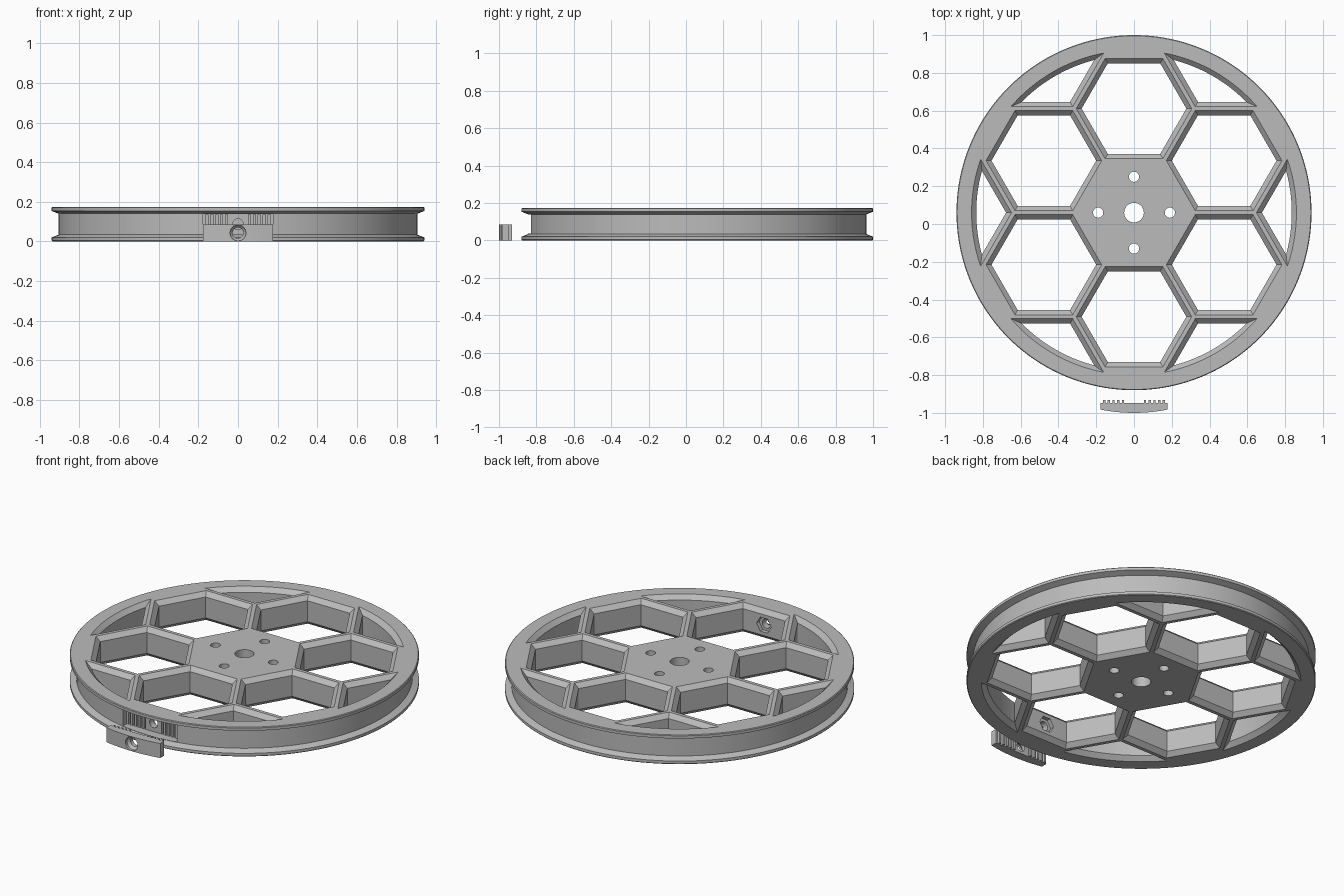
import bpy, bmesh
from math import sin, cos, pi, radians, sqrt, atan2
from mathutils import Vector, Matrix

cube = bpy.data.objects.get("Cube")
if cube:
    bpy.data.objects.remove(cube)

HEIGHT, RIM_R, GROOVE_R = 0.174, 0.94, 0.905
CENTRE = Vector((0, 0.06, 0))
PITCH, BEVEL = 0.551, 0.025
MID = HEIGHT / 2

grey = bpy.data.materials.new("plain grey")
grey.use_nodes = True
grey.diffuse_color = (0.5, 0.5, 0.5, 1)
grey.node_tree.nodes["Principled BSDF"].inputs["Base Color"].default_value = (0.5, 0.5, 0.5, 1)


def loft(bm, rings, close=False):
    """Skin a list of equal point rings and cap the ends."""
    rows = [[bm.verts.new(p) for p in ring] for ring in rings]
    n = len(rows[0])
    for a, b in zip(rows, rows[1:]):
        for i in range(n):
            bm.faces.new((a[i], a[(i + 1) % n], b[(i + 1) % n], b[i]))
    bm.faces.new(rows[0])
    bm.faces.new(rows[-1])


def circle(r, z, n=32, phase=0.0):
    return [Vector((r * cos(phase + 2 * pi * i / n), r * sin(phase + 2 * pi * i / n), z)) for i in range(n)]


def tube(bm, sections, n=32, z=MID, phase=0.0):
    """Rod along y through x = 0, from (radius, y) pairs."""
    loft(bm, [[Vector((p.x, y, z + p.y)) for p in circle(r, 0, n, phase)] for r, y in sections])


def box(bm, x0, x1, y0, y1, z0, z1):
    loft(bm, [[Vector(p) for p in ((x0, y0, z), (x1, y0, z), (x1, y1, z), (x0, y1, z))] for z in (z0, z1)])


def make(name, bm):
    bmesh.ops.recalc_face_normals(bm, faces=bm.faces)
    mesh = bpy.data.meshes.new(name)
    bm.to_mesh(mesh)
    bm.free()
    mesh.materials.append(grey)
    ob = bpy.data.objects.new(name, mesh)
    bpy.context.collection.objects.link(ob)
    return ob


def activate(ob):
    bpy.ops.object.select_all(action='DESELECT')
    ob.select_set(True)
    bpy.context.view_layer.objects.active = ob


def cut(ob, bm):
    cutter = make("cutter", bm)
    cutter.hide_render = True
    activate(ob)
    mod = ob.modifiers.new("cut", 'BOOLEAN')
    mod.operation, mod.solver, mod.object = 'DIFFERENCE', 'EXACT', cutter
    mod.use_self = True
    bpy.ops.object.modifier_apply(modifier=mod.name)
    bpy.data.objects.remove(cutter)


# Wheel disc with a grooved rim
bm = bmesh.new()
rim = [(0.936, 0), (RIM_R, 0.004), (RIM_R, 0.02), (GROOVE_R, 0.034)]
rim += [(r, HEIGHT - z) for r, z in reversed(rim)]
loft(bm, [circle(r, z, 160) for r, z in rim])
wheel = make("wheel", bm)

# Levels of a window bevelled on both faces: (height, widening)
LEVELS = [(-0.01, BEVEL), (0, BEVEL), (BEVEL, 0),
          (HEIGHT - BEVEL, 0), (HEIGHT, BEVEL), (HEIGHT + 0.01, BEVEL)]


def hexagon(grow, z):
    ring = circle((0.24 + grow) * 2 / sqrt(3), z, 6)
    return [p + Vector((0, PITCH, 0)) for p in ring]


def rim_window(grow, z, n=24):
    """Wedge between two ribs, closed by the arc of the rim."""
    corner = PITCH * sqrt(3) - (0.24 + grow) * 2 / sqrt(3)
    r = 0.835 + grow
    t = (-corner + sqrt(4 * r * r - 3 * corner * corner)) / 2
    half = atan2(t * sin(pi / 3), corner + t / 2)
    arc = [Vector((r * cos(a), r * sin(a), z)) for a in (half * (2 * i / n - 1) for i in range(n + 1))]
    return [Vector((corner, 0, z))] + arc


# Windows in the wheel and the hub holes
bm = bmesh.new()
for k in range(6):
    turn = Matrix.Rotation(radians(60 * k), 3, 'Z')
    for shape in (hexagon, rim_window):
        loft(bm, [[turn @ p for p in shape(g, z)] for z, g in LEVELS])
hub_holes = [(0, 0, 0.052)] + [(0.19 * cos(k * pi / 2), 0.19 * sin(k * pi / 2), 0.027) for k in range(4)]
for x, y, r in hub_holes:
    loft(bm, [[p + Vector((x, y, 0)) for p in circle(r, z)] for z in (-0.01, HEIGHT + 0.01)])
cut(wheel, bm)

# Clamp seat in the groove: flat pocket, tooth slots, bolt hole and nut pocket
TEETH = [s * (0.058 + 0.025 * i) for s in (-1, 1) for i in range(5)]
SEAT, TOOTH = 0.177, 0.006
bm = bmesh.new()
box(bm, -SEAT, SEAT, -0.92, -0.852, 0.036, HEIGHT - 0.036)
cut(wheel, bm)
bm = bmesh.new()
for x in TEETH:
    box(bm, x - TOOTH, x + TOOTH, -0.87, -0.835, 0.037, HEIGHT - 0.037)
tube(bm, [(0.027, -0.88), (0.027, -0.77)])
cut(wheel, bm)
bm = bmesh.new()
tube(bm, [(0.048, -0.815), (0.048, -0.77)], 6)
cut(wheel, bm)
wheel.location = CENTRE

# Loose clamp: curved outer face, comb of teeth on the inner face
CLAMP_H, BACK, TIP = 0.086, -0.947, -0.931
outline = []
for i in range(17):
    x = SEAT * (i / 8 - 1)
    outline.append((x, GROOVE_R - 1 - sqrt(GROOVE_R ** 2 - x * x)))
outline.append((SEAT, BACK))
for x in sorted(TEETH, reverse=True):
    outline += [(x + TOOTH, BACK), (x + TOOTH, TIP), (x - TOOTH, TIP), (x - TOOTH, BACK)]
outline.append((-SEAT, BACK))
bm = bmesh.new()
loft(bm, [[Vector((x, y, z)) for x, y in outline] for z in (0, CLAMP_H)])
clamp = make("clamp", bm)

# Countersunk bolt hole in the clamp
bm = bmesh.new()
tube(bm, [(0.04, -1.02), (0.04, -0.985), (0.027, -0.97), (0.027, -0.92)], z=CLAMP_H / 2)
cut(clamp, bm)

for ob in (wheel, clamp):
    activate(ob)
    bpy.ops.object.shade_smooth_by_angle(angle=radians(20))
